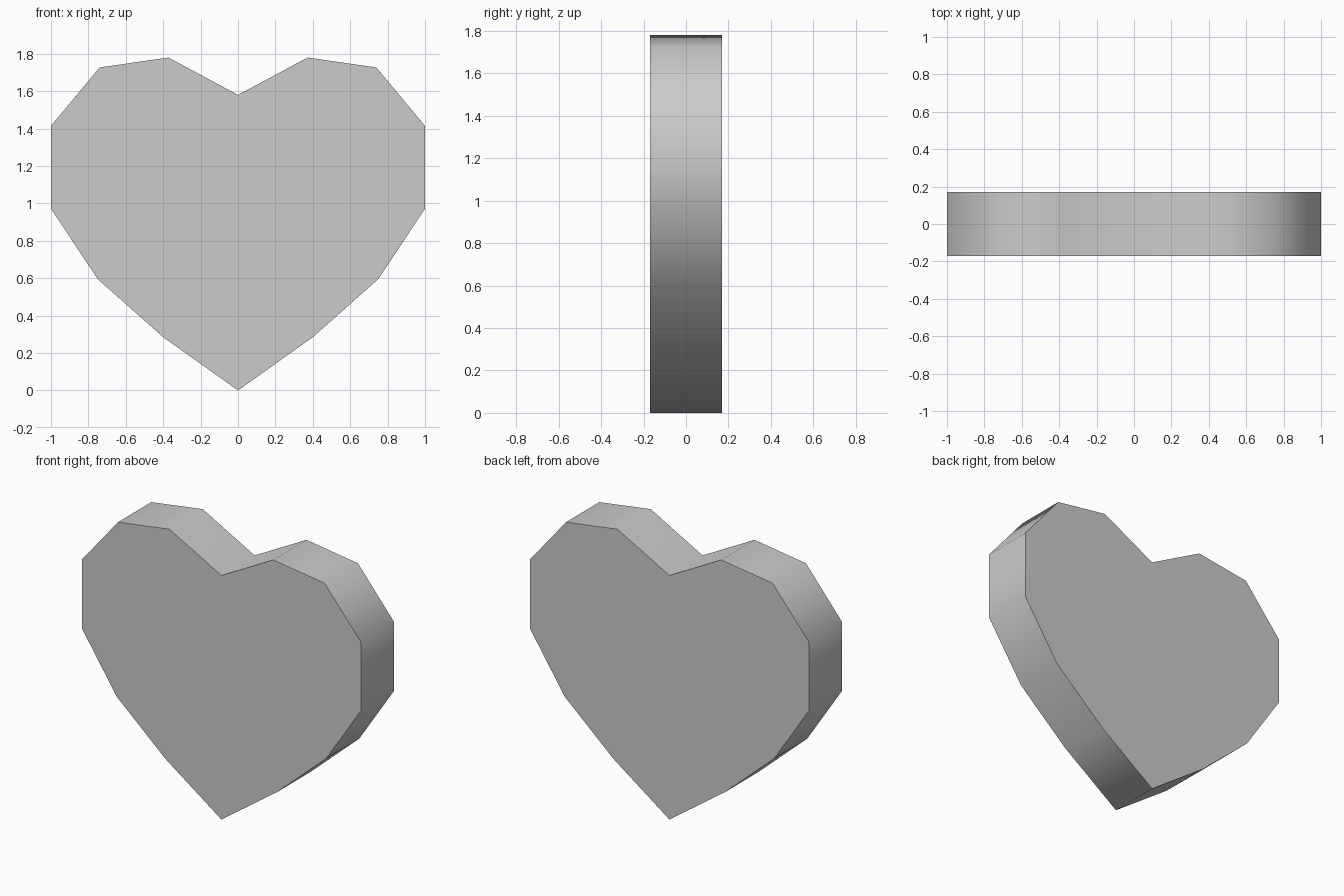
import bpy, bmesh, math

if "Cube" in bpy.data.objects:
    bpy.data.objects.remove(bpy.data.objects["Cube"])

HALF_DEPTH = 0.17

# right half of the heart outline, bottom tip to top notch (x, z)
right = [(0, 0), (0.4, 0.285), (0.75, 0.595), (1, 0.972), (1, 1.415),
         (0.74, 1.727), (0.372, 1.78), (0, 1.58)]
outline = right + [(-x, z) for x, z in reversed(right[1:-1])]

# flat front face, extruded to the back
bm = bmesh.new()
front = bm.faces.new([bm.verts.new((x, -HALF_DEPTH, z)) for x, z in outline])
ext = bmesh.ops.extrude_face_region(bm, geom=[front], use_keep_orig=True)
for item in ext["geom"]:
    if isinstance(item, bmesh.types.BMVert):
        item.co.y = HALF_DEPTH
bmesh.ops.recalc_face_normals(bm, faces=bm.faces)

mesh = bpy.data.meshes.new("heart")
bm.to_mesh(mesh)
bm.free()
heart = bpy.data.objects.new("heart", mesh)
bpy.context.collection.objects.link(heart)

# smooth rim, sharp borders to the flat faces
bpy.context.view_layer.objects.active = heart
heart.select_set(True)
bpy.ops.object.shade_smooth_by_angle(angle=math.radians(80))
